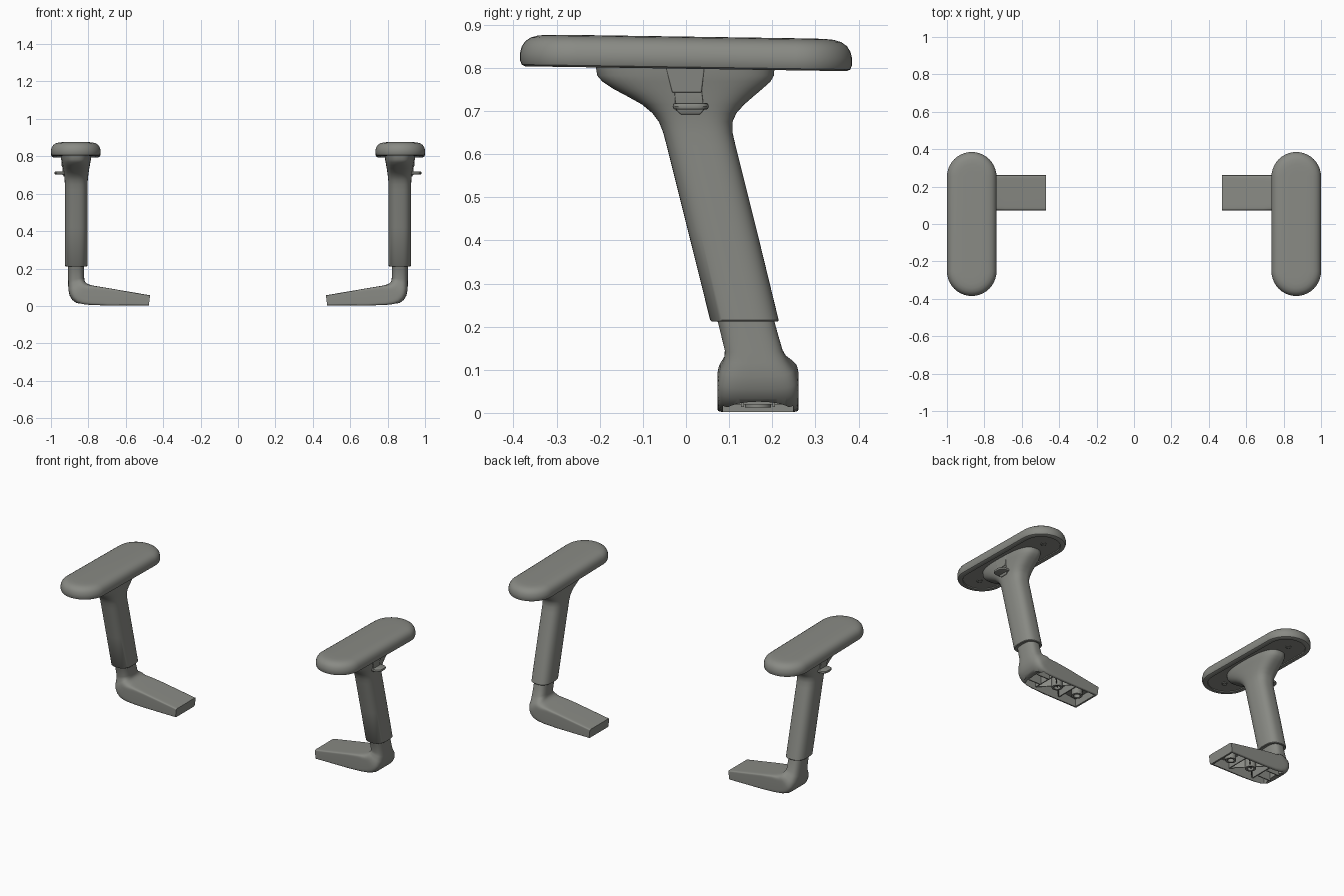
import bpy, bmesh, math
from mathutils import Vector

if "Cube" in bpy.data.objects:
    bpy.data.objects.remove(bpy.data.objects["Cube"])

grey = bpy.data.materials.new("warm grey plastic")
grey.diffuse_color = (0.25, 0.255, 0.232, 1)
grey.use_nodes = True
grey.node_tree.nodes["Principled BSDF"].inputs["Base Color"].default_value = grey.diffuse_color


def finish(name, bm, mirror=True, bevel=0):
    bmesh.ops.recalc_face_normals(bm, faces=bm.faces)
    me = bpy.data.meshes.new(name)
    bm.to_mesh(me)
    bm.free()
    me.materials.append(grey)
    ob = bpy.data.objects.new(name, me)
    bpy.context.collection.objects.link(ob)
    if bevel:
        m = ob.modifiers.new("bevel", 'BEVEL')
        m.width, m.segments = bevel, 4
    if mirror:
        add_mirror(ob)
    return ob


def add_mirror(ob):
    bpy.ops.object.select_all(action='DESELECT')
    ob.select_set(True)
    bpy.context.view_layer.objects.active = ob
    bpy.ops.object.shade_smooth_by_angle(angle=math.radians(40))
    m = ob.modifiers.new("other side", 'MIRROR')
    m.use_mirror_merge = False


def loft(rings, bm=None):
    bm = bm or bmesh.new()
    vs = [[bm.verts.new(p) for p in r] for r in rings]
    n = len(vs[0])
    for a, b in zip(vs, vs[1:]):
        for i in range(n):
            bm.faces.new((a[i], a[(i + 1) % n], b[(i + 1) % n], b[i]))
    bm.faces.new(vs[0][::-1])
    bm.faces.new(vs[-1])
    return bm


def superellipse(c, u, v, power, n=48):
    pts = []
    for i in range(n):
        t = 2 * math.pi * (i + 0.5) / n
        a, b = math.cos(t), math.sin(t)
        pts.append(c + u * math.copysign(abs(a) ** (2 / power), a)
                   + v * math.copysign(abs(b) ** (2 / power), b))
    return pts


def stadium(d, z, cx=0.8675, w=0.1325, l=0.385, n=20):
    r, pts = w - d, []
    for s, start in ((1, 0), (-1, math.pi)):
        for i in range(n + 1):
            t = start + math.pi * i / n
            y = s * (l - w) + r * math.sin(t)
            pts.append((cx + r * math.cos(t), y, z - 0.015 * y))
    return pts


# Arm pads, rounded on top with a recessed underside
pad = [(0.032, 0.803), (0.030, 0.798), (0.012, 0.798), (0.004, 0.802), (0, 0.812),
       (0, 0.828), (0.004, 0.844), (0.012, 0.856), (0.025, 0.865), (0.042, 0.870),
       (0.065, 0.872), (0.1, 0.8725)]
finish("arm_pad", loft([stadium(d, z) for d, z in pad]))

# Screws under the pads
bm = bmesh.new()
for y in (-0.27, 0.27):
    z = 0.803 - 0.015 * y
    loft([[(0.8675 + r * math.cos(k * math.pi / 10), y + r * math.sin(k * math.pi / 10), z + dz)
           for k in range(20)] for r, dz in
          ((0.016, 0.004), (0.016, -0.004), (0.010, -0.004), (0.009, 0.002))], bm)
finish("pad_screws", bm)

# Leaning sleeve that flares out under the pad: z, front y, back y, half width
sleeve = [(0.212, 0.059, 0.213, 0.058), (0.215, 0.056, 0.215, 0.061), (0.42, 0.005, 0.165, 0.061),
          (0.62, -0.045, 0.115, 0.061), (0.65, -0.053, 0.108, 0.061), (0.675, -0.063, 0.108, 0.062),
          (0.695, -0.078, 0.117, 0.064), (0.715, -0.102, 0.135, 0.067), (0.735, -0.138, 0.158, 0.070),
          (0.752, -0.170, 0.178, 0.073), (0.768, -0.194, 0.196, 0.076), (0.782, -0.206, 0.204, 0.079),
          (0.805, -0.210, 0.206, 0.081)]
finish("sleeve", loft([superellipse(Vector((0.865, (a + b) / 2, z)), Vector((w, 0, 0)),
                                    Vector((0, (b - a) / 2, 0)), 2.7)
                       for z, a, b, w in sleeve]))

# Post bending into the foot: outer xz, inner xz, centre y, half depth, squareness
bend = [(0.908, 0.26, 0.822, 0.26, 0.127, 0.066, 2.8), (0.908, 0.19, 0.822, 0.19, 0.145, 0.066, 2.8),
        (0.908, 0.14, 0.822, 0.15, 0.157, 0.067, 2.9), (0.908, 0.115, 0.821, 0.14, 0.161, 0.072, 3),
        (0.907, 0.085, 0.819, 0.132, 0.165, 0.085, 3.4), (0.900, 0.055, 0.815, 0.126, 0.167, 0.092, 4),
        (0.887, 0.033, 0.808, 0.120, 0.167, 0.094, 4.5), (0.866, 0.016, 0.798, 0.115, 0.167, 0.094, 5.5),
        (0.835, 0.007, 0.785, 0.111, 0.167, 0.094, 7), (0.79, 0.004, 0.760, 0.106, 0.167, 0.094, 10),
        (0.70, 0.002, 0.69, 0.0945, 0.167, 0.094, 14), (0.477, 0.002, 0.470, 0.057, 0.167, 0.094, 14)]
rings = []
for ox, oz, ix, iz, cy, hy, p in bend:
    o, i = Vector((ox, cy, oz)), Vector((ix, cy, iz))
    rings.append(superellipse((o + i) / 2, (o - i) / 2, Vector((0, hy, 0)), p))
foot = finish("post_and_foot", loft(rings), mirror=False)


def top(x):
    return 0.057 + (min(x, 0.8) - 0.47) * 0.165


def wedge(bm, x0, x1, y0, y1, zb, gap, y2=None, y3=None):
    # Block whose roof follows the sloping top of the foot
    ends = ((x0, y0, y1), (x1, y0 if y2 is None else y2, y1 if y3 is None else y3))
    loft([[(x, a, zb), (x, b, zb), (x, b, top(x) - gap), (x, a, top(x) - gap)]
          for x, a, b in ends], bm)


# Hollow under the foot, with a low arch through the heel
cut = bmesh.new()
wedge(cut, 0.488, 0.85, 0.086, 0.248, -0.05, 0.013)
arch = bmesh.new()
section = [(0.09, -0.05)] + [(0.168 - 0.078 * math.cos(math.pi * k / 16),
                             0.004 + 0.022 * math.sin(math.pi * k / 16)) for k in range(17)] + [(0.246, -0.05)]
loft([[(x, y, z) for y, z in section] for x in (0.8, 0.96)], arch)
for name, b in (("hollow_cutter", cut), ("arch_cutter", arch)):
    c = finish(name, b, mirror=False)
    c.hide_render = True
    m = foot.modifiers.new(name, 'BOOLEAN')
    m.operation, m.object, m.solver = 'DIFFERENCE', c, 'EXACT'
    bpy.context.view_layer.objects.active = foot
    bpy.ops.object.modifier_apply(modifier=name)
    bpy.data.objects.remove(c)
add_mirror(foot)

# Stiffening ribs and bolt bosses inside the hollow
bm = bmesh.new()
wedge(bm, 0.60, 0.606, 0.08, 0.254, 0.02, 0.007)
wedge(bm, 0.765, 0.771, 0.08, 0.254, 0.02, 0.007)
wedge(bm, 0.606, 0.765, 0.082, 0.089, 0.022, 0.007, 0.246, 0.253)
wedge(bm, 0.606, 0.765, 0.246, 0.253, 0.022, 0.007, 0.082, 0.089)
for y in (0.128, 0.2):
    wedge(bm, 0.771, 0.856, y, y + 0.006, 0.014, 0.007)
finish("foot_ribs", bm)
bm = bmesh.new()
for x in (0.545, 0.685):
    loft([[(x + r * math.cos(k * math.pi / 12), 0.167 + r * math.sin(k * math.pi / 12), z)
           for k in range(24)] for r, z in
          ((0.03, top(x) - 0.008), (0.03, 0.012), (0.018, 0.012), (0.018, top(x) - 0.016))], bm)
finish("bolt_bosses", bm)

# Height lever on the outer side: housing, stem and finger tab
bm = bmesh.new()
loft([[(0.88, a, z), (x, a, z), (x, b, z), (0.88, b, z)] for x, a, b, z in
      ((0.942, -0.032, 0.036, 0.743), (0.947, -0.047, 0.043, 0.803))], bm)
finish("lever_housing", bm, bevel=0.003)
bm = bmesh.new()
loft([[(0.88, a, z), (x, a, z), (x, b, z), (0.88, b, z)] for x, a, b, z in
      ((0.932, -0.012, 0.032, 0.692), (0.938, -0.024, 0.042, 0.703), (0.939, -0.027, 0.036, 0.75))], bm)
finish("lever_stem", bm, bevel=0.002)
bm = bmesh.new()
loft([superellipse(Vector((0.94, 0.011, z)), Vector((0.042 - d, 0, 0)), Vector((0, 0.042 - d, 0)), 3.2)
      for d, z in ((0.007, 0.703), (0.002, 0.705), (0, 0.711), (0.002, 0.717), (0.007, 0.719))], bm)
finish("lever_tab", bm)
